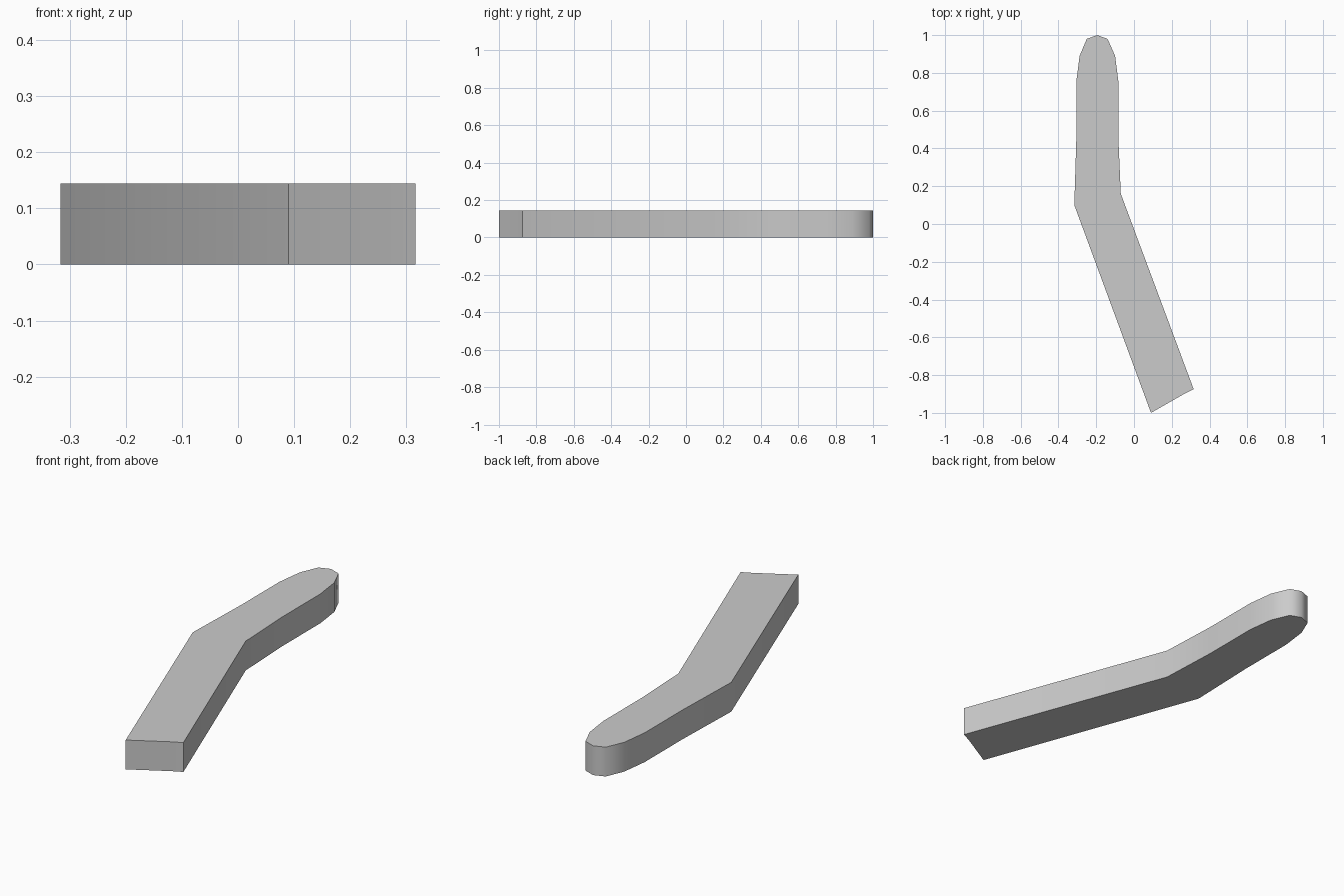
import bpy, bmesh, math
from mathutils import Vector

if "Cube" in bpy.data.objects:
    bpy.data.objects.remove(bpy.data.objects["Cube"])

HEIGHT = 0.144

# Outline seen from above, counter-clockwise from the square end
outline = [
    (0.09, -1.0), (0.265, -0.9), (0.316, -0.875),        # square end
    (-0.07, 0.16), (-0.083, 0.46), (-0.083, 0.757),      # right side
    (-0.10, 0.89), (-0.14, 0.98), (-0.195, 1.0),         # rounded tip
    (-0.25, 0.98), (-0.288, 0.89), (-0.305, 0.757),
    (-0.305, 0.46), (-0.316, 0.10),                      # left side
]

# Bent bar: extrude the outline upwards
bm = bmesh.new()
base = bm.faces.new([bm.verts.new((x, y, 0)) for x, y in outline])
top = bmesh.ops.extrude_face_region(bm, geom=[base], use_keep_orig=True)
bmesh.ops.translate(bm, vec=Vector((0, 0, HEIGHT)),
                    verts=[v for v in top["geom"] if isinstance(v, bmesh.types.BMVert)])
bmesh.ops.recalc_face_normals(bm, faces=bm.faces)
mesh = bpy.data.meshes.new("bent_bar")
bm.to_mesh(mesh)
bm.free()

bar = bpy.data.objects.new("bent_bar", mesh)
bpy.context.collection.objects.link(bar)
bpy.context.view_layer.objects.active = bar
bar.select_set(True)
bpy.ops.object.shade_smooth_by_angle(angle=math.radians(50))
